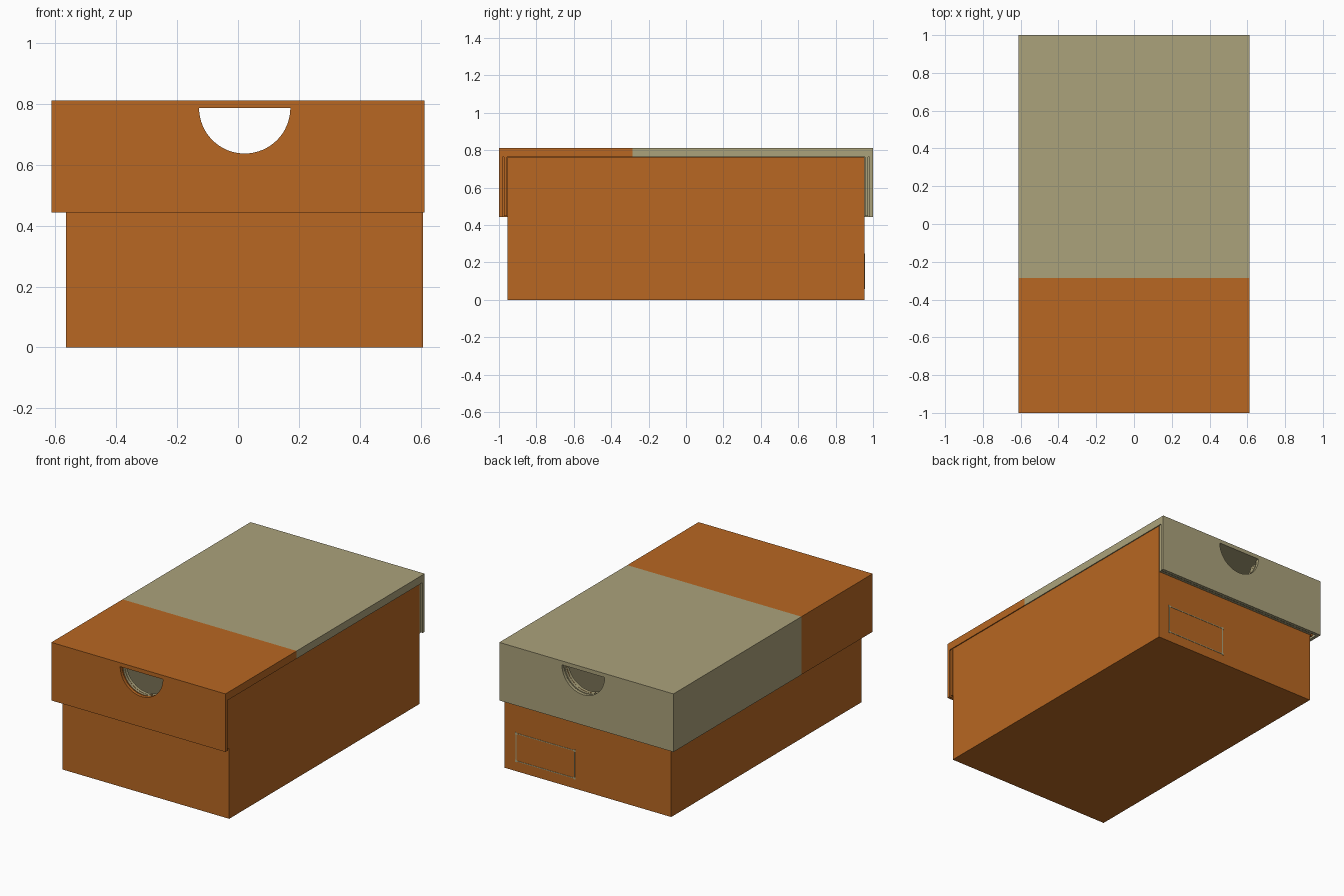
import bpy, bmesh, math

if "Cube" in bpy.data.objects:
    bpy.data.objects.remove(bpy.data.objects["Cube"])


def material(name, rgb):
    m = bpy.data.materials.new(name)
    m.diffuse_color = (*rgb, 1)
    m.use_nodes = True
    m.node_tree.nodes["Principled BSDF"].inputs["Base Color"].default_value = m.diffuse_color
    return m


ORANGE = material("orange card", (0.479, 0.136, 0.016))
TAN = material("tan card", (0.407, 0.361, 0.198))


def add_object(name, bm):
    mesh = bpy.data.meshes.new(name)
    bm.to_mesh(mesh)
    bm.free()
    ob = bpy.data.objects.new(name, mesh)
    bpy.context.scene.collection.objects.link(ob)
    return ob


def box(name, x, y, z):
    bm = bmesh.new()
    bmesh.ops.create_cube(bm, size=1)
    for v in bm.verts:
        v.co = [r[0] if c < 0 else r[1] for c, r in zip(v.co, (x, y, z))]
    return add_object(name, bm)


def half_disc(name, cx, top, radius, sides=32):
    """Half round bar running right through the box, flat side up."""
    bm = bmesh.new()
    ring = []
    for i in range(sides + 1):
        a = math.pi + math.pi * i / sides
        ring.append(bm.verts.new((cx + radius * math.cos(a), -1.2, top + radius * math.sin(a))))
    face = bm.faces.new(ring)
    ext = bmesh.ops.extrude_face_region(bm, geom=[face])["geom"]
    for v in ext:
        if isinstance(v, bmesh.types.BMVert):
            v.co.y = 1.2
    bmesh.ops.recalc_face_normals(bm, faces=bm.faces)
    return add_object(name, bm)


def cut(ob, cutters):
    for c in cutters:
        mod = ob.modifiers.new("cut", 'BOOLEAN')
        mod.operation = 'DIFFERENCE'
        mod.solver = 'EXACT'
        mod.object = c
    deps = bpy.context.evaluated_depsgraph_get()
    mesh = bpy.data.meshes.new_from_object(ob.evaluated_get(deps))
    ob.modifiers.clear()
    ob.data = mesh


def paint(ob, is_tan):
    """Orange everywhere, tan on the faces that the rule picks."""
    ob.data.materials.clear()
    ob.data.materials.append(ORANGE)
    ob.data.materials.append(TAN)
    for p in ob.data.polygons:
        p.material_index = int(is_tan(p.center))


HX, HZ, HR = 0.022, 0.787, 0.15      # hand hole
SPLIT = -0.285                       # colour change along the lid
hole = half_disc("hole_cutter", HX, HZ, HR)
helpers = [hole]

# Tray: hollow box, tan inside
tray = box("tray", (-0.565, 0.607), (-0.955, 0.955), (0, 0.762))
tray_void = box("tray_cutter", (-0.545, 0.587), (-0.935, 0.935), (0.02, 1))
helpers.append(tray_void)
cut(tray, [tray_void, hole])
paint(tray, lambda c: -0.56 < c.x < 0.60 and abs(c.y) < 0.95 and c.z > 0.005)

# Lid: shell with an open right side, painted in two bands
lid = box("lid", (-0.612, 0.612), (-1, 1), (0.443, 0.812))
lid_void = box("lid_cutter", (-0.592, 0.592), (-0.98, 0.98), (0.3, HZ))
side_void = box("side_cutter", (0.5, 0.7), (-0.98, 0.98), (0.3, 0.763))
helpers += [lid_void, side_void]
cut(lid, [lid_void, side_void, hole])
bm = bmesh.new()
bm.from_mesh(lid.data)
bmesh.ops.bisect_plane(bm, geom=bm.verts[:] + bm.edges[:] + bm.faces[:],
                       plane_co=(0, SPLIT, 0), plane_no=(0, 1, 0))
bm.to_mesh(lid.data)
bm.free()
paint(lid, lambda c: c.y > SPLIT)

# Folded inner flaps of the lid
for name, y in (("front_flap", (-0.973, -0.957)), ("back_flap", (0.957, 0.973))):
    flap = box(name, (-0.565, 0.606), y, (0.447, 0.765))
    cut(flap, [hole])
    back = y[0] > 0
    paint(flap, lambda c: back or (abs(c.x - HX) < HR + 0.01 and c.z > HZ - HR - 0.01
                                   and -0.972 < c.y < -0.958))
left_flap = box("left_flap", (-0.584, -0.568), (-0.955, 0.955), (0.447, 0.765))
paint(left_flap, lambda c: False)

# Label outline on the back: thin strips and small corner squares
x0, x1, z0, z1, w, q = 0.115, 0.525, 0.065, 0.24, 0.0025, 0.007
Y = (0.954, 0.957)
strips = [((x0, x1), (z - w, z + w)) for z in (z0, z1)]
strips += [((x - w, x + w), (z0, z1)) for x in (x0, x1)]
strips += [((x - q, x + q), (z - q, z + q)) for x in (x0, x1) for z in (z0, z1)]
for xs, zs in strips:
    paint(box("label_outline", xs, Y, zs), lambda c: True)

for h in helpers:
    bpy.data.objects.remove(h)
